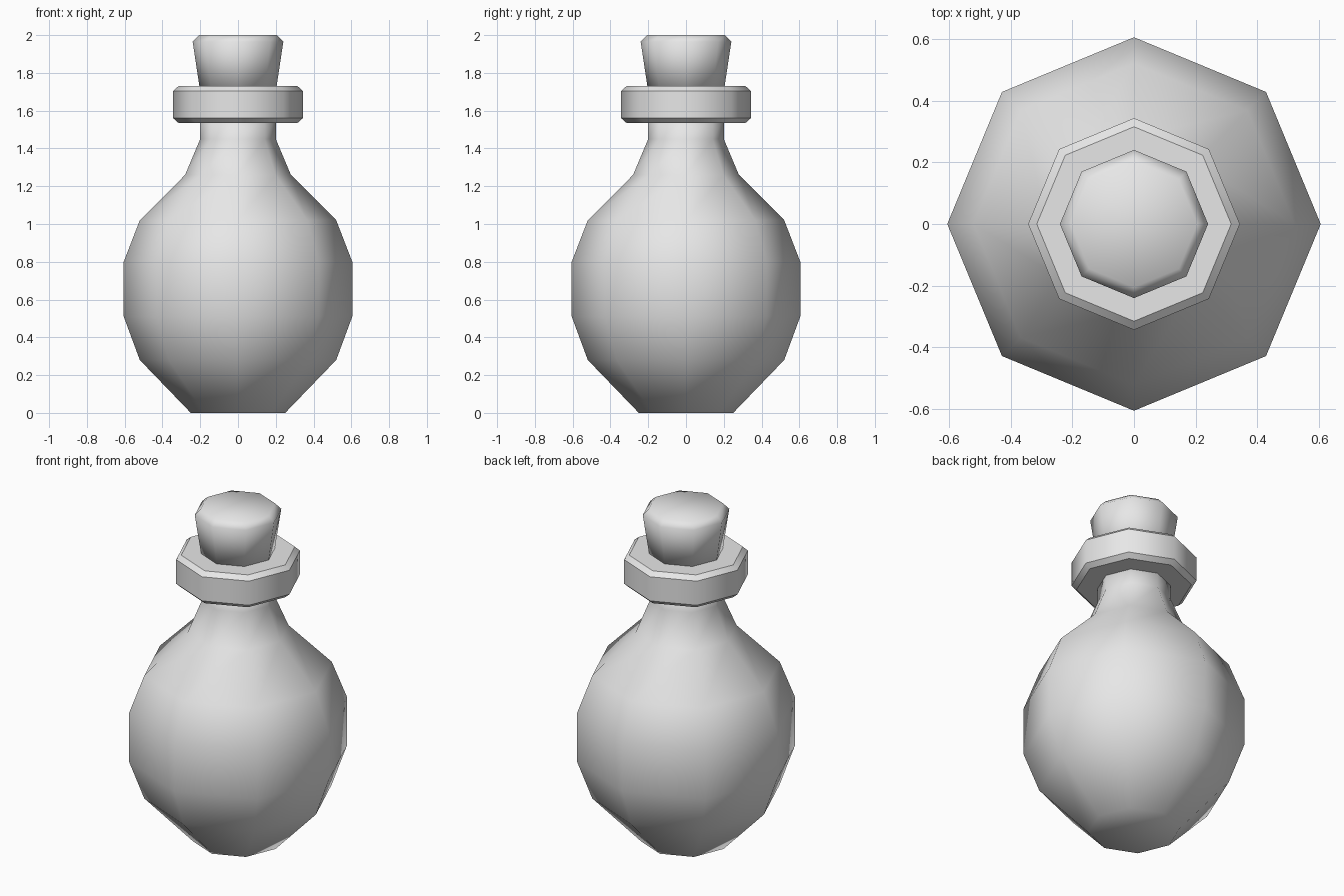
import bpy
import bmesh
from math import cos, sin, pi

cube = bpy.data.objects.get("Cube")
if cube:
    bpy.data.objects.remove(cube, do_unlink=True)

SIDES = 8

grey = bpy.data.materials.new("light_grey")
grey.use_nodes = True
colour = (0.8, 0.8, 0.8, 1)
grey.diffuse_color = colour
grey.node_tree.nodes["Principled BSDF"].inputs["Base Color"].default_value = colour


def lathe(name, profile, sharp_rims=False):
    """Turn a (radius, height) profile into a capped, smooth-shaded octagonal solid."""
    bm = bmesh.new()
    rings = [[bm.verts.new((r * cos(2 * pi * i / SIDES), r * sin(2 * pi * i / SIDES), z))
              for i in range(SIDES)] for r, z in profile]
    for low, high in zip(rings, rings[1:]):
        for i in range(SIDES):
            j = (i + 1) % SIDES
            bm.faces.new((low[i], low[j], high[j], high[i]))
    bm.faces.new(rings[0][::-1])
    bm.faces.new(rings[-1])
    for face in bm.faces:
        face.smooth = True
    # Crisp horizontal rims, soft around the circumference
    if sharp_rims:
        for edge in bm.edges:
            a, b = edge.verts
            edge.smooth = abs(a.co.z - b.co.z) > 1e-4
    mesh = bpy.data.meshes.new(name)
    bm.to_mesh(mesh)
    bm.free()
    mesh.materials.append(grey)
    obj = bpy.data.objects.new(name, mesh)
    bpy.context.collection.objects.link(obj)
    return obj


# Round flask with a tapering neck
lathe("bottle_body", [(0.25, 0), (0.52, 0.28), (0.605, 0.51), (0.605, 0.80),
                      (0.52, 1.02), (0.28, 1.26), (0.2, 1.45), (0.2, 1.56)])

# Bevelled collar around the mouth
lathe("neck_collar", [(0.315, 1.535), (0.343, 1.56), (0.343, 1.705), (0.315, 1.73)],
      sharp_rims=True)

# Flared stopper with a chamfered top
lathe("cork", [(0.2, 1.7), (0.24, 1.965), (0.205, 2.0)])
